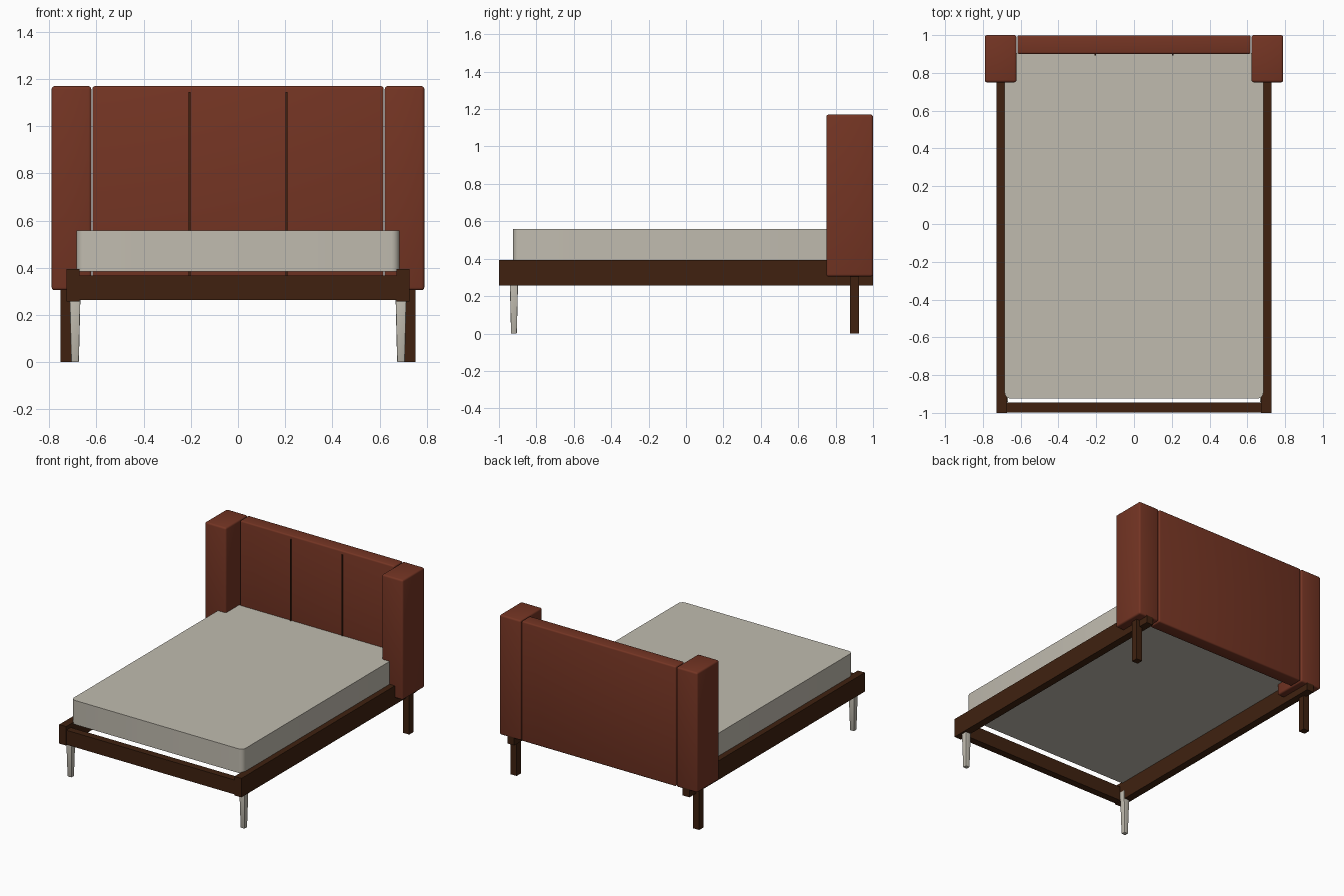
import bpy
import bmesh
import math

cube = bpy.data.objects.get("Cube")
if cube:
    bpy.data.objects.remove(cube, do_unlink=True)


def make_material(name, rgb):
    mat = bpy.data.materials.new(name)
    mat.use_nodes = True
    color = (*rgb, 1.0)
    mat.diffuse_color = color
    bsdf = mat.node_tree.nodes["Principled BSDF"]
    bsdf.inputs["Base Color"].default_value = color
    bsdf.inputs["Roughness"].default_value = 0.8
    return mat


rust = make_material("rust upholstery", (0.175, 0.035, 0.017))
wood = make_material("dark wood", (0.05, 0.0155, 0.005))
linen = make_material("pale linen", (0.53, 0.50, 0.43))


def box(name, xs, ys, zs, mat, bevel=0.0, segments=3, taper=1.0, upright_only=False):
    """Box between the given ranges; the lower end can taper, edges can be rounded."""
    bm = bmesh.new()
    bmesh.ops.create_cube(bm, size=1)
    for v in bm.verts:
        scale = taper if v.co.z < 0 else 1.0
        for axis, (lo, hi) in enumerate((xs, ys, zs)):
            factor = scale if axis < 2 else 1.0
            v.co[axis] = (lo + hi) / 2 + v.co[axis] * (hi - lo) * factor
    if bevel:
        edges = [e for e in bm.edges if not upright_only
                 or abs(e.verts[0].co.z - e.verts[1].co.z) > 0.01]
        bmesh.ops.bevel(bm, geom=edges, offset=bevel, segments=segments,
                        profile=0.5, affect='EDGES', clamp_overlap=True)
    bmesh.ops.recalc_face_normals(bm, faces=bm.faces)
    mesh = bpy.data.meshes.new(name)
    bm.to_mesh(mesh)
    bm.free()
    mesh.materials.append(mat)
    obj = bpy.data.objects.new(name, mesh)
    bpy.context.collection.objects.link(obj)
    if bevel:
        bpy.ops.object.select_all(action='DESELECT')
        obj.select_set(True)
        bpy.context.view_layer.objects.active = obj
        bpy.ops.object.shade_smooth_by_angle(angle=math.radians(35))
    return obj


def pair(name, xs, ys, zs, mat, **options):
    """The same box on the left (+x) and mirrored on the right (-x)."""
    box("left_" + name, xs, ys, zs, mat, **options)
    box("right_" + name, (-xs[1], -xs[0]), ys, zs, mat, **options)


# Upholstered headboard with side wings
box("headboard_panel", (-0.617, 0.617), (0.9, 0.999), (0.305, 1.17), rust, bevel=0.01)
pair("headboard_wing", (0.622, 0.79), (0.75, 1.0), (0.305, 1.17), rust, bevel=0.012)

# Dark seams dividing the headboard into three
pair("headboard_seam", (0.202, 0.209), (0.892, 0.9005), (0.32, 1.145), wood)

# Bed frame
pair("side_rail", (0.672, 0.727), (-1.0, 0.999), (0.257, 0.394), wood)
box("front_rail", (-0.672, 0.672), (-0.998, -0.946), (0.263, 0.367), wood)

# Mattress with rounded corners
mattress = box("mattress", (-0.685, 0.685), (-0.925, 0.905), (0.385, 0.559), linen,
               bevel=0.035, segments=5, upright_only=True)

# Legs: pale tapered ones in front, straight dark ones behind
pair("front_leg", (0.667, 0.715), (-0.943, -0.897), (0.0, 0.32), linen,
     bevel=0.004, segments=2, taper=0.68)
pair("back_leg", (0.705, 0.753), (0.877, 0.925), (0.0, 0.33), wood)
